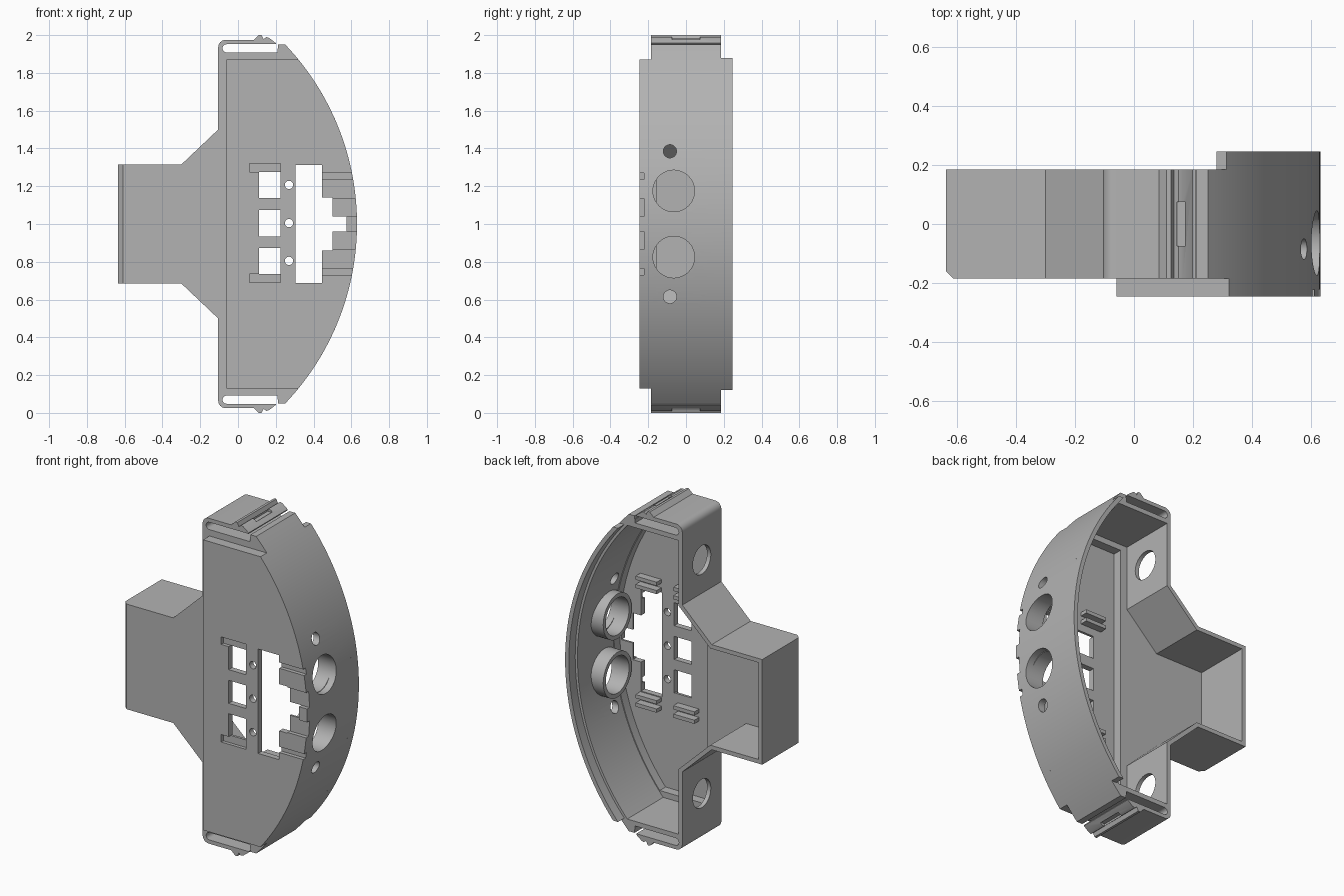
import bpy, bmesh, math
from mathutils import Matrix

cube = bpy.data.objects.get("Cube")
if cube:
    bpy.data.objects.remove(cube)

grey = bpy.data.materials.new("plain_grey")
grey.use_nodes = True
grey.diffuse_color = (0.45, 0.45, 0.45, 1)
grey.node_tree.nodes["Principled BSDF"].inputs["Base Color"].default_value = (0.45, 0.45, 0.45, 1)

RADIUS, ARC_X = 1.3775, -0.7475      # curved wall, centred on z = 1


def make(name, bm):
    bmesh.ops.recalc_face_normals(bm, faces=bm.faces)
    mesh = bpy.data.meshes.new(name)
    bm.to_mesh(mesh)
    bm.free()
    ob = bpy.data.objects.new(name, mesh)
    bpy.context.collection.objects.link(ob)
    mesh.materials.append(grey)
    return ob


def prism(name, pts, y0, y1):
    """Extrude an (x, z) outline along y."""
    bm = bmesh.new()
    face = bm.faces.new([bm.verts.new((x, y0, z)) for x, z in pts])
    new = bmesh.ops.extrude_face_region(bm, geom=[face])["geom"]
    bmesh.ops.translate(bm, vec=(0, y1 - y0, 0),
                        verts=[v for v in new if isinstance(v, bmesh.types.BMVert)])
    return make(name, bm)


def box(name, x0, x1, y0, y1, z0, z1):
    return prism(name, [(x0, z0), (x1, z0), (x1, z1), (x0, z1)], y0, y1)


def cylinder(name, axis, r, x0, x1, y0, y1, z, n=48):
    """Cylinder along x or y spanning the given range."""
    bm = bmesh.new()
    length = x1 - x0 if axis == 'X' else y1 - y0
    turn = Matrix.Rotation(math.pi / 2, 4, 'Y' if axis == 'X' else 'X')
    place = Matrix.Translation(((x0 + x1) / 2, (y0 + y1) / 2, z))
    bmesh.ops.create_cone(bm, cap_ends=True, segments=n, radius1=r, radius2=r,
                          depth=length, matrix=place @ turn)
    return make(name, bm)


def cut(target, *cutters):
    bpy.context.view_layer.objects.active = target
    for c in cutters:
        mod = target.modifiers.new("cut", 'BOOLEAN')
        mod.operation, mod.solver, mod.object = 'DIFFERENCE', 'EXACT', c
        bpy.ops.object.modifier_apply(modifier=mod.name)
        bpy.data.objects.remove(c)


def arc(inset, half, n=64):
    """Curved wall points from top to bottom, between z = 1 +- half."""
    r = RADIUS - inset
    a = math.asin(half / r)
    return [(ARC_X + r * math.cos(t), 1 + r * math.sin(t))
            for t in (a - 2 * a * i / n for i in range(n + 1))]


def flip(pts):
    return [(x, 2 - z) for x, z in reversed(pts)]


def corner(cx, cz, r, a0, a1, n=6):
    return [(cx + r * math.cos(math.radians(a0 + (a1 - a0) * i / n)),
             cz + r * math.sin(math.radians(a0 + (a1 - a0) * i / n))) for i in range(n + 1)]


# Main housing with neck, flare and ribbed end strips
upper = [(-0.635, 1.315), (-0.3, 1.315), (-0.105, 1.5)] + corner(-0.065, 1.935, 0.04, 180, 90) + [
    (0.085, 1.975), (0.11, 2.0), (0.125, 2.0), (0.135, 1.978), (0.15, 1.99),
    (0.165, 1.985), (0.21, 1.95)]
housing = prism("housing", upper + arc(0, 0.95) + flip(upper), -0.185, 0.185)
inner = [(-0.61, 1.29), (-0.29, 1.29), (-0.08, 1.49), (-0.08, 1.88)]
cut(housing, prism("cavity", inner + arc(0.04, 0.88) + flip(inner), -0.155, 0.3))

# Deep pocket behind the raised face
pocket = [(-0.035, 1.845)] + arc(0.045, 0.845) + [(-0.035, 0.155)]
cut(housing, prism("pocket", pocket, -0.3, -0.1))

# Chamfered front edge of the neck
bevel = bmesh.new()
low = [bevel.verts.new(p) for p in ((-0.66, -0.21, 0.5), (-0.585, -0.21, 0.5), (-0.66, -0.135, 0.5))]
ext = bmesh.ops.extrude_face_region(bevel, geom=[bevel.faces.new(low)])["geom"]
bmesh.ops.translate(bevel, vec=(0, 0, 1), verts=[v for v in ext if isinstance(v, bmesh.types.BMVert)])
cut(housing, make("bevel", bevel))

# Strap slots, slits, clip notches and round openings, both ends
slot = corner(-0.06, 1.93, 0.022, 270, 90, 8) + [(0.208, 1.952), (0.208, 1.908)]
for up in (True, False):
    def z_range(a, b):
        return (a, b) if up else (2 - b, 2 - a)
    cut(housing,
        prism("slot", slot if up else flip(slot), -0.3, 0.3),
        box("slit", 0.2, 0.212, -0.3, 0.3, *z_range(1.93, 2.05)),
        box("notch", 0.145, 0.175, -0.075, 0.075, *z_range(1.974, 2.05)),
        cylinder("side_hole", 'X', 0.085, -0.2, 0.0, 0, 0, 1.7 if up else 0.3),
        cylinder("small_hole", 'X', 0.035, 0.4, 0.8, -0.085, -0.085, 1.385 if up else 0.615),
        cylinder("large_hole", 'X', 0.11, 0.4, 0.8, -0.065, -0.065, 1.175 if up else 0.825))

# Raised front face with its windows
face = prism("front_face", [(-0.06, 1.87)] + arc(0, 0.87) + [(-0.06, 0.13)], -0.245, -0.185)
cut(face, prism("pocket", pocket, -0.21, 0))
for x1, half in ((0.445, 0.313), (0.5, 0.14), (0.575, 0.04)):
    cut(face, box("window", 0.305, x1, -0.3, 0, 1 - half, 1 + half))
for z in (0.805, 1.005, 1.207):
    cut(face, box("small_window", 0.11, 0.225, -0.3, 0, z - 0.07, z + 0.068),
        cylinder("pin_hole", 'Y', 0.022, 0.27, 0.27, -0.3, 0, z, 24))
for z in (0.69, 1.275):
    cut(face, box("recess", 0.06, 0.225, -0.3, -0.225, z, z + 0.045))

# Grooves that leave a comb of teeth on the curved edge
for z0, z1 in ((0.73, 0.765), (0.865, 0.96), (1.04, 1.135), (1.235, 1.27)):
    cut(face, box("groove", 0.44, 0.8, -0.3, -0.222, z0, z1))

# Thin rear lip on the curved wall
lip = prism("rear_lip", arc(0, 0.88) + arc(0.025, 0.88)[::-1], 0.185, 0.245)

# Round sleeves behind the large holes
parts = [housing, face, lip]
for name, z in (("upper_sleeve", 1.175), ("lower_sleeve", 0.825)):
    sleeve = cylinder(name, 'X', 0.135, 0.5, 0.585, -0.065, -0.065, z)
    cut(sleeve, cylinder("bore", 'X', 0.11, 0.4, 0.7, -0.065, -0.065, z))
    parts.append(sleeve)

# Paired ribs on the inside, above and below the windows
for x0, x1 in ((0.06, 0.2), (0.31, 0.45)):
    for z in (0.61, 0.66, 1.32, 1.37):
        parts.append(box("inner_rib", x0, x1, -0.212, -0.165, z, z + 0.022))

# Smooth curves, keep edges sharp
bpy.ops.object.select_all(action='DESELECT')
for ob in parts:
    ob.select_set(True)
bpy.context.view_layer.objects.active = housing
bpy.ops.object.shade_smooth_by_angle(angle=math.radians(25))
